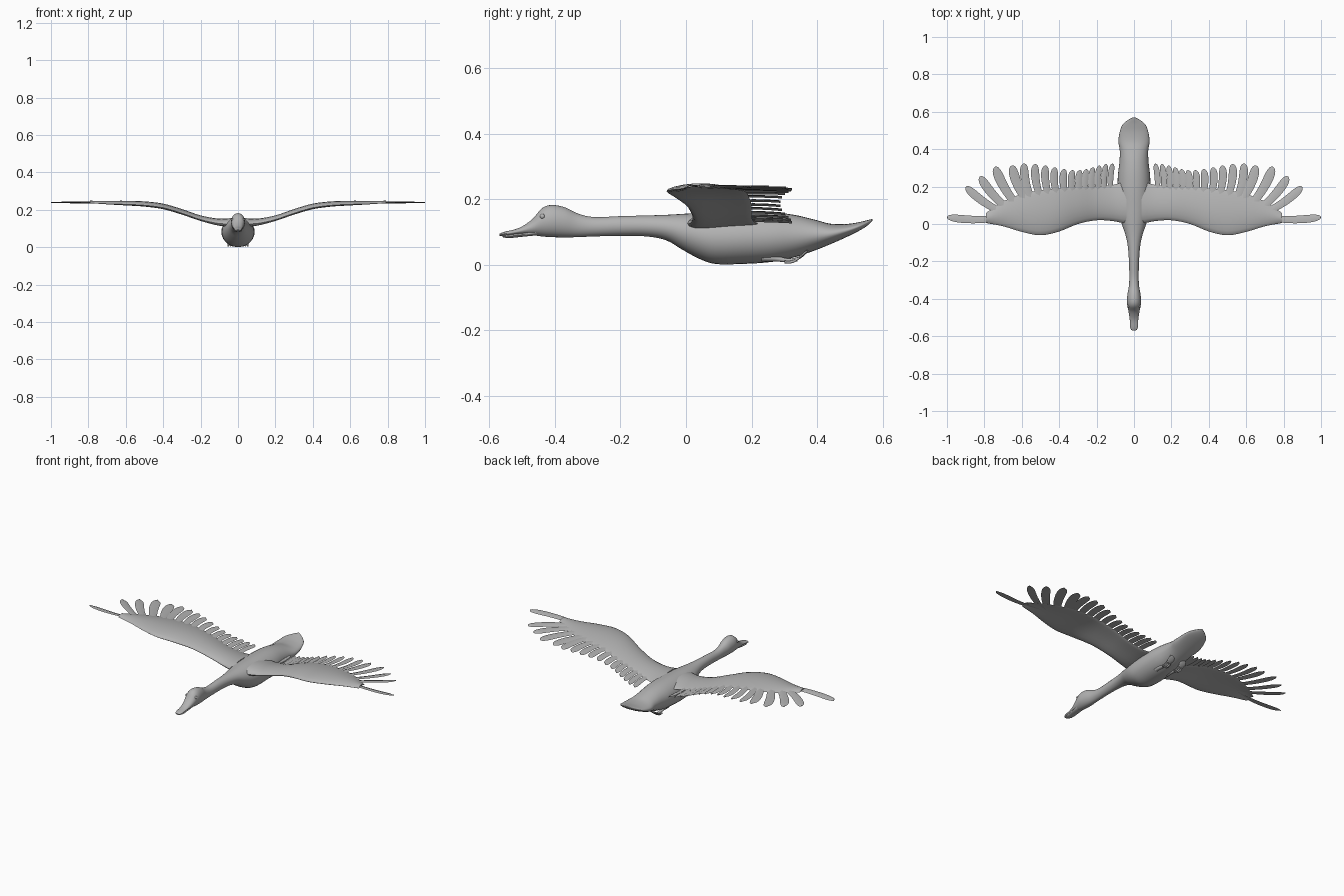
import bpy
import bmesh
import math
from mathutils import Vector

cube = bpy.data.objects.get("Cube")
if cube:
    bpy.data.objects.remove(cube)

grey = bpy.data.materials.new("plain grey")
grey.use_nodes = True
grey.diffuse_color = (0.45, 0.45, 0.45, 1)
shader = next(n for n in grey.node_tree.nodes if n.type == "BSDF_PRINCIPLED")
shader.inputs["Base Color"].default_value = grey.diffuse_color
shader.inputs["Roughness"].default_value = 0.8


def finish(name, bm, angle=40):
    bmesh.ops.recalc_face_normals(bm, faces=bm.faces)
    mesh = bpy.data.meshes.new(name)
    bm.to_mesh(mesh)
    bm.free()
    mesh.materials.append(grey)
    for poly in mesh.polygons:
        poly.use_smooth = True
    mesh.set_sharp_from_angle(angle=math.radians(angle))
    obj = bpy.data.objects.new(name, mesh)
    bpy.context.collection.objects.link(obj)
    return obj


def smooth_path(rows, steps):
    """Catmull-Rom interpolation of rows of numbers."""
    rows = [Vector(r) for r in rows]
    out = []
    last = len(rows) - 1
    for i in range(last):
        a, b, c, d = (rows[min(max(i + k, 0), last)] for k in (-1, 0, 1, 2))
        for s in range(steps):
            t = s / steps
            out.append(b + (c - a) * (t / 2)
                       + (a * 2 - b * 5 + c * 4 - d) * (t * t / 2)
                       + (b * 3 - a - c * 3 + d) * (t ** 3 / 2))
    return out + [rows[-1]]


def loft(bm, rings):
    """Skin closed rings of points and cap both ends."""
    loops = [[bm.verts.new(p) for p in ring] for ring in rings]
    for low, high in zip(loops, loops[1:]):
        for k in range(len(low)):
            j = (k + 1) % len(low)
            bm.faces.new((low[k], low[j], high[j], high[k]))
    bm.faces.new(loops[0])
    bm.faces.new(loops[-1])


def oval_loft(bm, rows, sides=28, steps=4, x=0):
    """Rows hold y, half width, bottom z and top z."""
    rings = []
    for y, w, low, high in smooth_path(rows, steps):
        ring = []
        for k in range(sides):
            a = math.tau * k / sides
            ring.append((x + w * math.cos(a), y,
                         (low + high) / 2 + (high - low) / 2 * math.sin(a)))
        rings.append(ring)
    loft(bm, rings)


# Body with head, neck and tail
BODY = [
    (-0.57, 0.010, 0.088, 0.094), (-0.555, 0.020, 0.088, 0.100),
    (-0.51, 0.023, 0.092, 0.112), (-0.47, 0.029, 0.090, 0.138),
    (-0.44, 0.035, 0.086, 0.172), (-0.41, 0.038, 0.084, 0.182),
    (-0.37, 0.034, 0.083, 0.175), (-0.33, 0.027, 0.084, 0.156),
    (-0.28, 0.025, 0.086, 0.145), (-0.20, 0.027, 0.088, 0.148),
    (-0.12, 0.033, 0.086, 0.150), (-0.06, 0.045, 0.074, 0.152),
    (-0.01, 0.062, 0.045, 0.155), (0.04, 0.078, 0.018, 0.158),
    (0.09, 0.086, 0.002, 0.160), (0.17, 0.089, 0.002, 0.162),
    (0.26, 0.086, 0.008, 0.160), (0.33, 0.078, 0.022, 0.152),
    (0.39, 0.076, 0.042, 0.138), (0.44, 0.083, 0.062, 0.125),
    (0.49, 0.077, 0.084, 0.124), (0.53, 0.062, 0.104, 0.130),
    (0.555, 0.034, 0.120, 0.136), (0.57, 0.006, 0.134, 0.140),
]
bm = bmesh.new()
oval_loft(bm, BODY)
finish("body", bm, 60)

# Lower half of the beak
bm = bmesh.new()
oval_loft(bm, [(-0.56, 0.010, 0.084, 0.090), (-0.54, 0.018, 0.081, 0.093),
               (-0.50, 0.021, 0.085, 0.098), (-0.45, 0.022, 0.090, 0.110)], 16)
finish("lower_beak", bm, 60)

# Wing stations: x, leading y, trailing y, height, thickness
WING = [
    (0.04, 0.00, 0.23, 0.124, 0.050), (0.11, 0.015, 0.21, 0.128, 0.038),
    (0.20, 0.020, 0.20, 0.148, 0.030), (0.30, 0.00, 0.20, 0.182, 0.030),
    (0.40, -0.04, 0.19, 0.211, 0.030), (0.50, -0.06, 0.18, 0.224, 0.028),
    (0.60, -0.042, 0.16, 0.229, 0.024), (0.70, -0.012, 0.12, 0.232, 0.016),
    (0.79, 0.005, 0.06, 0.236, 0.008),
]
STATIONS = smooth_path(WING, 4)


def wing_height(x):
    for a, b in zip(STATIONS, STATIONS[1:]):
        if x <= b[0]:
            t = max(0, (x - a[0]) / (b[0] - a[0]))
            return a[3] + (b[3] - a[3]) * t
    return STATIONS[-1][3] + (x - STATIONS[-1][0]) * 0.01


def add_wing(bm, side):
    rings = []
    for x, lead, trail, z, thick in STATIONS:
        ring = []
        for k in range(20):
            a = math.tau * k / 20
            s = (1 - math.cos(a)) / 2
            arch = 0.009 * math.sin(math.pi * s)
            skin = thick / 2 * math.sin(a) * (1.25 - 0.8 * s)
            ring.append((side * x, lead + (trail - lead) * s, z + arch + skin))
        rings.append(ring)
    loft(bm, rings)


def add_feather(bm, side, base, tip, width):
    """Thin blade with a rounded tip, raised quill and tilted edges."""
    base, tip = Vector(base), Vector(tip)
    along = tip - base
    across = Vector((along.y, -along.x)).normalized()
    rings = []
    for i in range(15):
        t = math.sin(i / 14 * math.pi / 2)
        half = width * (0.62 + 0.38 * t) * math.sqrt(max(0.004, 1 - t ** 9))
        mid = base + along * t + across * (0.012 * math.sin(math.pi * t))
        ring = []
        for k, lift in ((-1, 0), (0, 0.0035), (1, 0), (0, -0.0015)):
            p = mid + across * half * k
            z = wing_height(mid.x) + lift + 0.003 * k + 0.004 * (1 - t)
            ring.append((side * p.x, p.y, z + 0.0012 * (1 if lift else 0)))
        rings.append(ring)
    loft(bm, rings)


# Fanned flight feathers at the wing tip: base, tip, half width
FAN = [
    ((0.56, 0.10), (0.655, 0.312), 0.030),
    ((0.61, 0.08), (0.745, 0.305), 0.030),
    ((0.65, 0.06), (0.825, 0.253), 0.028),
    ((0.68, 0.05), (0.90, 0.198), 0.026),
    ((0.69, 0.035), (1.0, 0.036), 0.024),
]
# Tip x of the straight trailing feathers
ROW = (0.115, 0.15, 0.185, 0.22, 0.255, 0.29, 0.33, 0.375, 0.425, 0.475, 0.53, 0.59)

for side, label in ((1, "left"), (-1, "right")):
    bm = bmesh.new()
    add_wing(bm, side)
    finish(label + "_wing", bm, 60)

    bm = bmesh.new()
    for i, x in enumerate(ROW):
        reach = 0.305 + 0.018 * math.cos(i * math.tau / 11)
        lean = 0.05 * (x / 0.6) ** 2
        add_feather(bm, side, (x - lean, 0.12), (x, reach), 0.016 + 0.018 * x)
    for base, tip, width in FAN:
        add_feather(bm, side, base, tip, width)
    finish(label + "_feathers", bm, 50)

    # Eye
    bm = bmesh.new()
    bmesh.ops.create_uvsphere(bm, u_segments=16, v_segments=10, radius=0.008)
    bmesh.ops.translate(bm, verts=bm.verts, vec=(side * 0.029, -0.438, 0.147))
    finish(label + "_eye", bm)

    # Tucked leg and webbed foot
    bm = bmesh.new()
    oval_loft(bm, [(0.23, 0.012, 0.010, 0.035), (0.27, 0.010, 0.010, 0.028),
                   (0.31, 0.007, 0.007, 0.019), (0.34, 0.008, 0.010, 0.022)],
              12, 3, side * 0.04)
    finish(label + "_leg", bm, 60)

    bm = bmesh.new()
    oval_loft(bm, [(0.325, 0.007, 0.008, 0.019), (0.345, 0.016, 0.016, 0.025),
                   (0.36, 0.020, 0.027, 0.034), (0.372, 0.012, 0.040, 0.045)],
              12, 3, side * 0.04)
    for k in (-1, 0, 1):
        oval_loft(bm, [(0.30, 0.004, 0.004, 0.012), (0.33, 0.005, 0.006, 0.015),
                       (0.37, 0.003, 0.038, 0.046)], 8, 3, side * 0.04 + k * 0.012)
    finish(label + "_foot", bm, 60)
